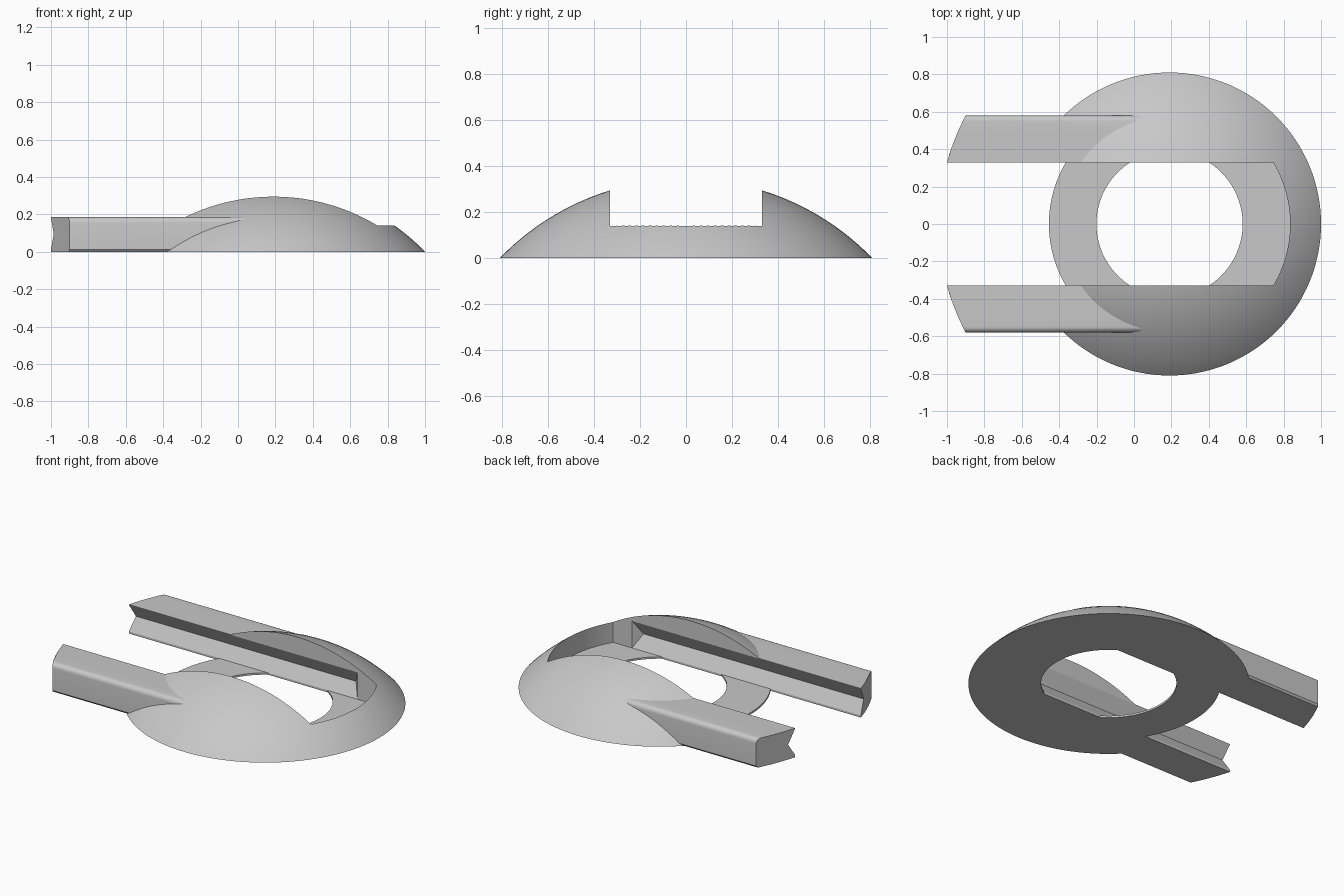
import bpy, bmesh, math

if "Cube" in bpy.data.objects:
    bpy.data.objects.remove(bpy.data.objects["Cube"], do_unlink=True)

CX = 0.19                # dome axis
RIM, DROP = 0.81, 0.78   # rim radius, sphere centre below ground
SLOT = 0.33              # half width of the slot
FLOOR = 0.012            # thickness of the slot floor
POCKET, HOLE = 0.645, 0.391
END_R = 1.235            # radius of the rail ends
FAR = -1.3

grey = bpy.data.materials.new("plain grey")
grey.use_nodes = True
color = (0.58, 0.58, 0.58, 1)
grey.diffuse_color = color
grey.node_tree.nodes["Principled BSDF"].inputs["Base Color"].default_value = color


def loft(name, rings):
    """Closed solid through rings of equal point count."""
    bm = bmesh.new()
    loops = [[bm.verts.new(p) for p in ring] for ring in rings]
    n = len(loops[0])
    for a, b in zip(loops, loops[1:]):
        for i in range(n):
            j = (i + 1) % n
            bm.faces.new((a[i], a[j], b[j], b[i]))
    bm.faces.new(loops[0])
    bm.faces.new(loops[-1])
    bmesh.ops.recalc_face_normals(bm, faces=bm.faces)
    mesh = bpy.data.meshes.new(name)
    bm.to_mesh(mesh)
    bm.free()
    mesh.materials.append(grey)
    obj = bpy.data.objects.new(name, mesh)
    bpy.context.collection.objects.link(obj)
    return obj


def plate(name, outline, z0, z1):
    return loft(name, [[(x, y, z) for x, y in outline] for z in (z0, z1)])


def arc(radius, a0, a1, steps=24):
    angles = [a0 + (a1 - a0) * i / steps for i in range(steps + 1)]
    return [(CX + radius * math.cos(a), radius * math.sin(a)) for a in angles]


def cut(target, tool):
    mod = target.modifiers.new("cut", "BOOLEAN")
    mod.operation, mod.solver, mod.object = "DIFFERENCE", "EXACT", tool
    bpy.context.view_layer.objects.active = target
    bpy.ops.object.modifier_apply(modifier=mod.name)
    bpy.data.objects.remove(tool, do_unlink=True)


# Solid spherical cap
sphere = math.hypot(RIM, DROP)
rings = []
for i in range(20):
    r = RIM * math.cos(i / 20 * math.pi / 2)
    z = math.sqrt(sphere ** 2 - r ** 2) - DROP
    rings.append([(x, y, z) for x, y in arc(r, 0, math.tau, 128)[:-1]])
dome = loft("dome_body", rings)

# Open slot with a curved end wall
wide = math.asin(SLOT / POCKET)
slot = arc(POCKET, -wide, wide) + [(FAR, SLOT), (FAR, -SLOT)]
cut(dome, plate("slot_cutter", slot, -1, 1))

# V grooves in the slot walls
vee = [(0.32, 0.183), (SLOT, 0.183), (0.38, 0.095), (SLOT, 0.013), (0.32, 0.013)]
for side in (1, -1):
    start = [(FAR, side * y, z) for y, z in vee]
    end = [(0.61 - 0.9 * (y - SLOT), side * y, z) for y, z in vee]
    cut(dome, loft("groove_cutter", [start, end]))

# Thin slot floor, a crescent on each side of the round hole
narrow = math.asin(SLOT / HOLE)
for name, turn in (("left_floor", 0), ("right_floor", math.pi)):
    outline = (arc(POCKET, turn - wide, turn + wide)
               + arc(HOLE, turn + narrow, turn - narrow))
    plate(name, outline, 0, FLOOR)

# Grooved rails with rounded outer corners and arc-shaped ends
outer, top, fillet = 0.58, 0.185, 0.03
profile = [(SLOT, 0), (0.41, 0), (0.49, 0), (outer - 0.01, 0), (outer, 0.012)]
for i in range(7):
    a = i / 6 * math.pi / 2
    profile.append((outer - fillet + fillet * math.cos(a),
                    top - fillet + fillet * math.sin(a)))
profile += [(0.49, top), (0.41, top), (SLOT, top)] + vee[1:4]
for name, side in (("back_rail", 1), ("front_rail", -1)):
    start = [(CX - math.sqrt(END_R ** 2 - y * y), side * y, z) for y, z in profile]
    end = [(CX - 1.5 * (outer - y), side * y, z) for y, z in profile]
    loft(name, [start, end])

# Smooth curves, crisp edges
for obj in bpy.context.collection.objects:
    if obj.type == "MESH":
        bpy.ops.object.select_all(action="DESELECT")
        obj.select_set(True)
        bpy.context.view_layer.objects.active = obj
        bpy.ops.object.shade_smooth_by_angle(angle=math.radians(25))
